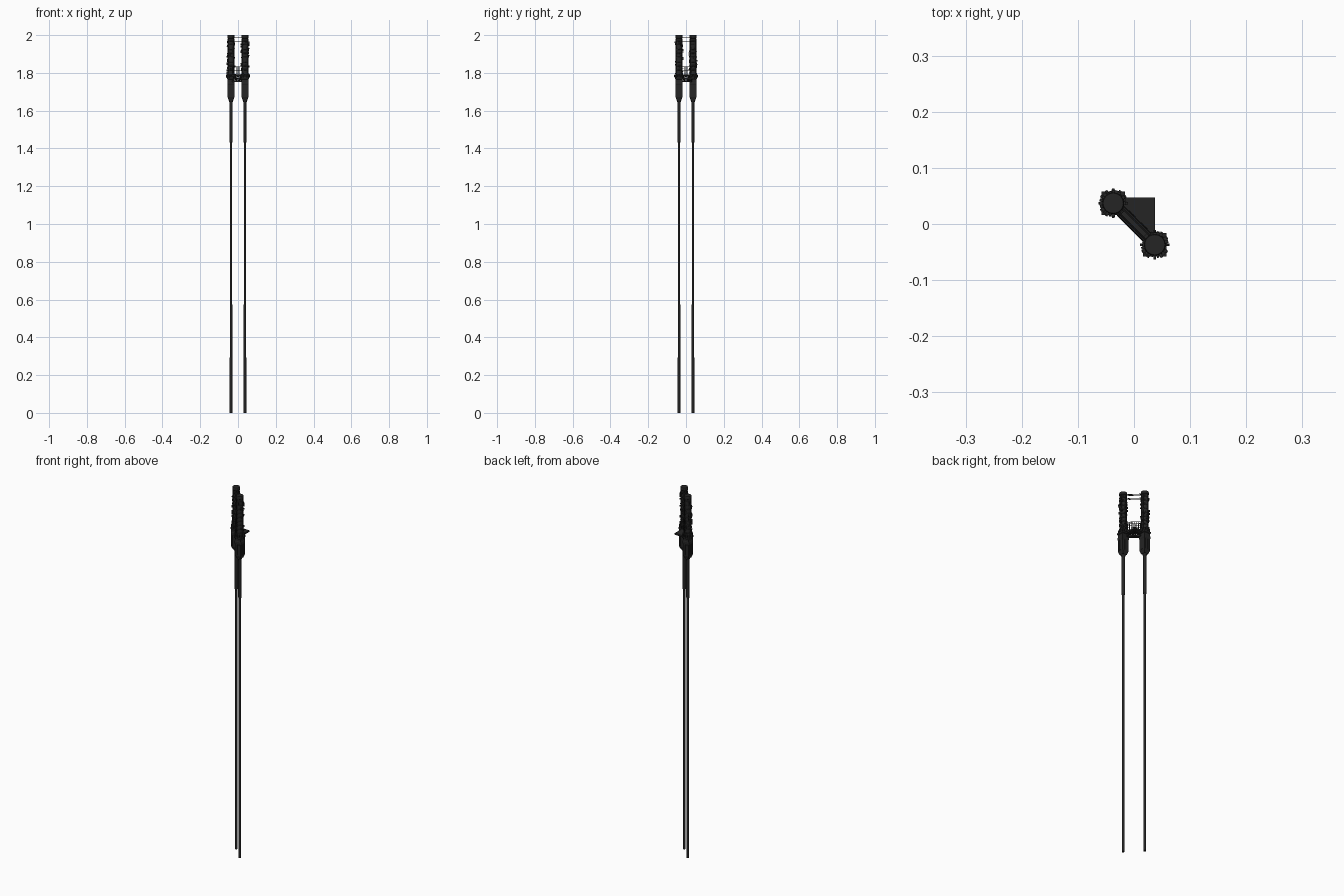
import bpy, math, random
from mathutils import Vector

if "Cube" in bpy.data.objects:
    bpy.data.objects.remove(bpy.data.objects["Cube"])

random.seed(4)
dark = bpy.data.materials.new("dark_metal")
dark.diffuse_color = (0.018, 0.018, 0.018, 1)
dark.use_nodes = True
dark.node_tree.nodes["Principled BSDF"].inputs["Base Color"].default_value = dark.diffuse_color
C = 0.037                                    # tower offset from centre
TOWERS = {"left": Vector((-C, C, 0)), "right": Vector((C, -C, 0))}


def mesh(name, verts, faces):
    me = bpy.data.meshes.new(name)
    me.from_pydata(verts, [], faces)
    me.materials.append(dark)
    ob = bpy.data.objects.new(name, me)
    bpy.context.collection.objects.link(ob)
    return ob


def lathe(name, centre, profile, sides, turn=0.0):
    """Stack of (radius, z) rings, capped at both ends."""
    v, f = [], []
    for r, z in profile:
        for i in range(sides):
            a = turn + math.tau * i / sides
            v.append((centre.x + r * math.cos(a), centre.y + r * math.sin(a), z))
    for k in range(len(profile) - 1):
        for i in range(sides):
            j = (i + 1) % sides
            f.append((k*sides + i, k*sides + j, (k+1)*sides + j, (k+1)*sides + i))
    f.append(tuple(reversed(range(sides))))
    f.append(tuple(range((len(profile) - 1) * sides, len(profile) * sides)))
    return mesh(name, v, f)


CUBE = [(0, 2, 3, 1), (4, 5, 7, 6), (0, 1, 5, 4), (2, 6, 7, 3), (0, 4, 6, 2), (1, 3, 7, 5)]


def boxes(name, items):
    """Many boxes in one mesh: (centre, size, z angle)."""
    v, f = [], []
    for c, s, ang in items:
        n = len(v)
        ca, sa = math.cos(ang), math.sin(ang)
        for x in (-.5, .5):
            for y in (-.5, .5):
                for z in (-.5, .5):
                    px, py = x * s[0], y * s[1]
                    v.append((c[0] + px*ca - py*sa, c[1] + px*sa + py*ca, c[2] + z*s[2]))
        f += [tuple(n + i for i in q) for q in CUBE]
    return mesh(name, v, f)


def bar(name, a, b, r, sides=6):
    a, b = Vector(a), Vector(b)
    ob = lathe(name, Vector(), [(r, 0), (r, (b - a).length)], sides)
    ob.rotation_mode = 'QUATERNION'
    ob.rotation_quaternion = Vector((0, 0, 1)).rotation_difference(b - a)
    ob.location = a
    return ob


for side, c in TOWERS.items():
    # long stilt, thicker near the top
    lathe(side + "_stilt", c, [(.0068, 0), (.0062, 1.43), (.008, 1.435), (.008, 1.645),
                               (.011, 1.65), (.011, 1.675)], 12)
    # square base housing with tapered underside
    q = math.sqrt(2)
    lathe(side + "_housing", c, [(.012*q, 1.655), (.018*q, 1.672), (.018*q, 1.735),
          (.0195*q, 1.738), (.0195*q, 1.75), (.018*q, 1.753), (.018*q, 1.765),
          (.021*q, 1.768), (.021*q, 1.776)], 4, math.pi / 4)
    # housing ribs
    ribs = []
    for k in range(4):
        a = k * math.pi / 2
        for t in (-.012, -.004, .004, .012):
            p = (c.x + .0185*math.cos(a) - t*math.sin(a), c.y + .0185*math.sin(a) + t*math.cos(a), 1.704)
            ribs.append((p, (.0025, .003, .056), a))
    boxes(side + "_housing_ribs", ribs)
    # storeyed upper tower
    prof = [(.017, 1.775)]
    for k in range(9):
        z = 1.79 + k * .022
        prof += [(.0165, z), (.0185, z + .002), (.0185, z + .006), (.0165, z + .008)]
    prof += [(.016, 1.982), (.0195, 1.985), (.0195, 1.997), (.018, 2.0)]
    lathe(side + "_tower", c, prof, 16)
    # fins, balconies and equipment boxes around the tower
    kit = []
    for k in range(8):
        a = k * math.pi / 4 + math.pi / 8
        kit.append(((c.x + .0175*math.cos(a), c.y + .0175*math.sin(a), 1.88), (.004, .003, .2), a))
    for k in range(70):
        a = random.randrange(24) * math.tau / 24
        d = random.uniform(.003, .0085)
        r = .0165 + d / 2
        z = random.uniform(1.785, 1.965)
        kit.append(((c.x + r*math.cos(a), c.y + r*math.sin(a), z),
                    (d, random.uniform(.003, .007), random.uniform(.003, .012)), a))
    for k in range(12):
        a = k * math.tau / 12
        kit.append(((c.x + .022*math.cos(a), c.y + .022*math.sin(a), 1.783),
                    (.008, .005, random.uniform(.01, .02)), a))
    boxes(side + "_tower_equipment", kit)

# diagonal bridge between the towers
A, B = TOWERS["left"], TOWERS["right"]
d = (B - A).normalized()
n = Vector((-d.y, d.x, 0))
ang = math.atan2(d.y, d.x)
L = (B - A).length
boxes("bridge_deck", [((0, 0, 1.787), (L, .02, .008), ang),
                      ((0, 0, 1.756), (L, .018, .007), ang)])
for s in (-1, 1):
    off = n * .009 * s
    at = lambda t, z: A + d * (L * t) + off + Vector((0, 0, z))
    # railing
    bar("bridge_rail", at(.15, 1.832), at(.85, 1.832), .0014)
    bar("bridge_mid_rail", at(.15, 1.812), at(.85, 1.812), .001)
    for k in range(8):
        t = .2 + .6 * k / 7
        bar("bridge_post", at(t, 1.788), at(t, 1.832), .0011)
    # truss braces
    for k in range(4):
        t0, t1 = .2 + .15 * k, .35 + .15 * k
        zz = (1.758, 1.787) if k % 2 == 0 else (1.787, 1.758)
        bar("truss_brace", at(t0, zz[0]), at(t1, zz[1]), .0022)
    # high tie bars
    for z, r in ((1.988, .0018), (1.966, .0014)):
        bar("high_tie", A + d*.015 + n*.005*s + Vector((0, 0, z)),
            B - d*.015 + n*.005*s + Vector((0, 0, z)), r)

# triangular landing platform filling the back right corner
tri = [(-C, .047), (-.01, -.012), (C, -C), (C, .047)]
tri = [(-C, C), (C, -C), (C, .047), (-.02, .047)]
lo, hi = 1.766, 1.774
mesh("landing_platform", [(x, y, z) for z in (lo, hi) for x, y in tri],
     [(3, 2, 1, 0), (4, 5, 6, 7)] + [(i, (i+1) % 4, (i+1) % 4 + 4, i + 4) for i in range(4)])
# platform struts
for p in ((-.02, .03), (.03, -.02), (.005, .005)):
    bar("platform_strut", (p[0], p[1], 1.752), (.022, .032, 1.767), .002)
